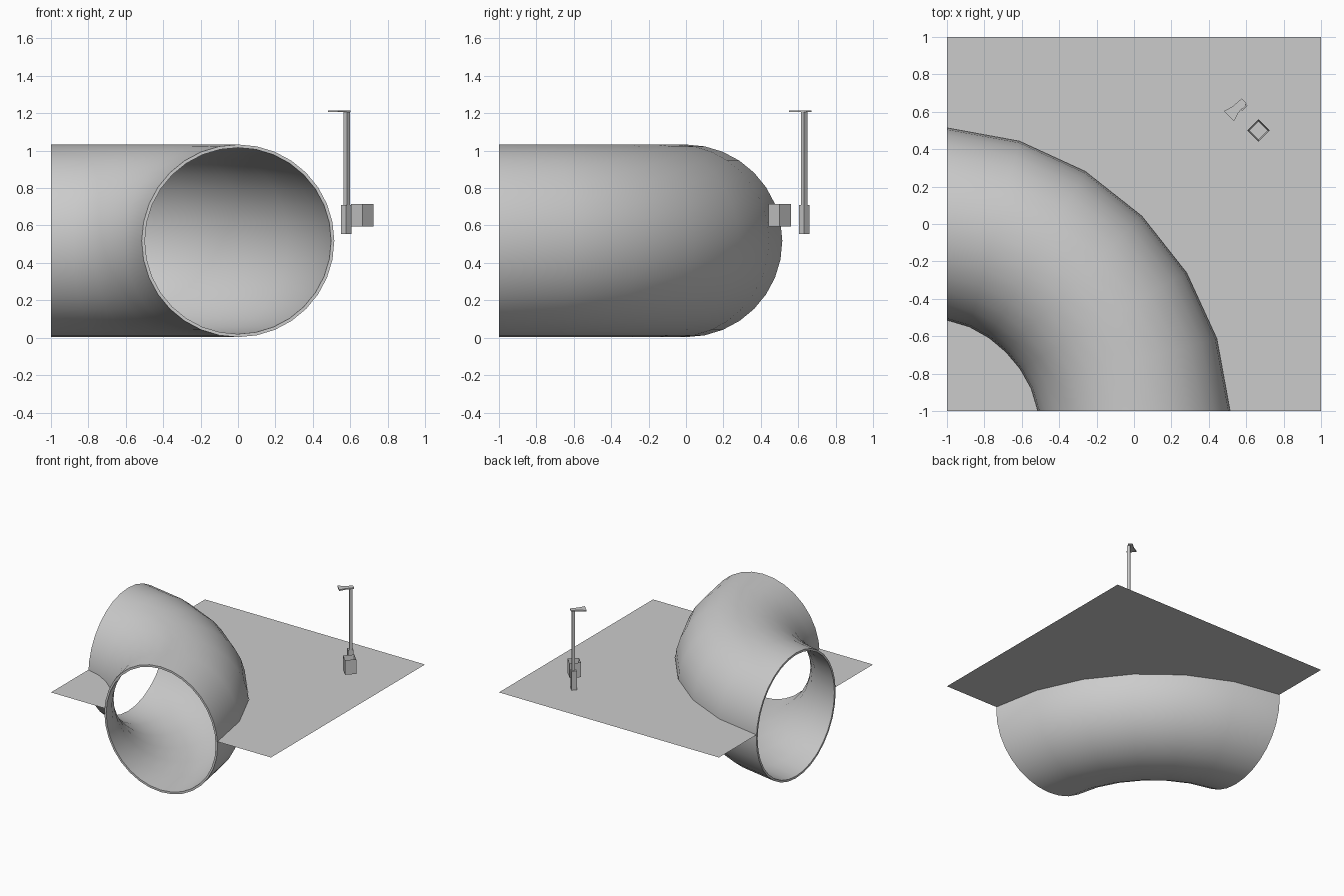
import bpy, bmesh
from math import sin, cos, pi, radians
from mathutils import Vector, Matrix

if "Cube" in bpy.data.objects:
    bpy.data.objects.remove(bpy.data.objects["Cube"])

GROUND = 0.555        # level of the ground sheet
MID = 0.518           # height of the pipe axis
OUT, INN = 0.515, 0.498
SEGS, SIDES = 6, 32


def finish(name, bm, smooth=False, recalc=True):
    if recalc:
        bmesh.ops.recalc_face_normals(bm, faces=bm.faces[:])
    me = bpy.data.meshes.new(name)
    bm.to_mesh(me)
    bm.free()
    ob = bpy.data.objects.new(name, me)
    bpy.context.collection.objects.link(ob)
    if smooth:
        bpy.ops.object.select_all(action='DESELECT')
        ob.select_set(True)
        bpy.context.view_layer.objects.active = ob
        bpy.ops.object.shade_smooth_by_angle(angle=radians(35))
    return ob


def bend(i, offset, z):
    """Point on the quarter bend about the corner (-1, -1)."""
    a = i / SEGS * pi / 2
    r = 1 - 0.04 * sin(2 * a) + offset
    return Vector((-1 + r * cos(a), -1 + r * sin(a), z))


# Bent pipe: outer and inner walls joined by a rim at both ends
bm = bmesh.new()
walls = []
for rad in (OUT, INN):
    walls.append([[bm.verts.new(bend(i, rad * cos(t), MID + rad * sin(t)))
                   for t in (2 * pi * k / SIDES for k in range(SIDES))]
                  for i in range(SEGS + 1)])


def bridge(a, b):
    for k in range(SIDES):
        n = (k + 1) % SIDES
        bm.faces.new((a[k], a[n], b[n], b[k]))


for rings in walls:
    for a, b in zip(rings, rings[1:]):
        bridge(a, b)
for end in (0, -1):
    bridge(walls[0][end], walls[1][end])
finish("bent_pipe", bm, smooth=True)

# Ground sheet: one piece outside the bend, one in the inner corner
bm = bmesh.new()
edge = (OUT ** 2 - (GROUND - MID) ** 2) ** 0.5
outer = [bm.verts.new(bend(i, edge, GROUND)) for i in range(SEGS + 1)]
rim = [bm.verts.new((1, -1 + 2 * min(1, i / 3), GROUND)) if i <= 3 else
       bm.verts.new((1 - 2 * (i - 3) / 3, 1, GROUND)) for i in range(SEGS + 1)]
for i in range(SEGS):
    bm.faces.new((outer[i], rim[i], rim[i + 1], outer[i + 1]))
corner = bm.verts.new((-1, -1, GROUND))
inner = [bm.verts.new(bend(i, -edge, GROUND)) for i in range(SEGS + 1)]
for a, b in zip(inner, inner[1:]):
    bm.faces.new((corner, a, b))
finish("ground", bm, recalc=False)


def turned_box(name, x, y, z0, z1, side, wall=0):
    """Square post turned 45 degrees; wall > 0 leaves it open at the top."""
    bm = bmesh.new()
    bmesh.ops.create_cube(bm, size=1)
    bmesh.ops.transform(bm, verts=bm.verts, matrix=Matrix.Translation((x, y, (z0 + z1) / 2))
                        @ Matrix.Rotation(pi / 4, 4, 'Z')
                        @ Matrix.Diagonal((side, side, z1 - z0, 1)))
    if wall:
        top = max(bm.faces, key=lambda f: f.calc_center_median().z)
        bmesh.ops.inset_region(bm, faces=[top], thickness=wall)
        bmesh.ops.translate(bm, verts=top.verts, vec=(0, 0, -(z1 - z0) * 0.9))
    return finish(name, bm)


# Litter bin and lamp post
turned_box("litter_bin", 0.665, 0.5, 0.595, 0.715, 0.085, wall=0.011)
turned_box("lamp_base", 0.578, 0.632, GROUND, 0.71, 0.04)
turned_box("lamp_pole", 0.582, 0.632, GROUND, 1.208, 0.024)

# Lamp head: thin plate flaring towards the bend
bm = bmesh.new()
side = [(0, 0.018), (0.065, 0.023), (0.115, 0.038)]   # distance, half width
outline = side + [(d, -w) for d, w in reversed(side)]
mat = Matrix.Translation((0.589, 0.658, 1.206)) @ Matrix.Rotation(radians(-135), 4, 'Z')
face = bm.faces.new([bm.verts.new(mat @ Vector((d, w, 0))) for d, w in outline])
ext = bmesh.ops.extrude_face_region(bm, geom=[face])
bmesh.ops.translate(bm, verts=[v for v in ext["geom"] if isinstance(v, bmesh.types.BMVert)],
                    vec=(0, 0, 0.01))
finish("lamp_head", bm)
